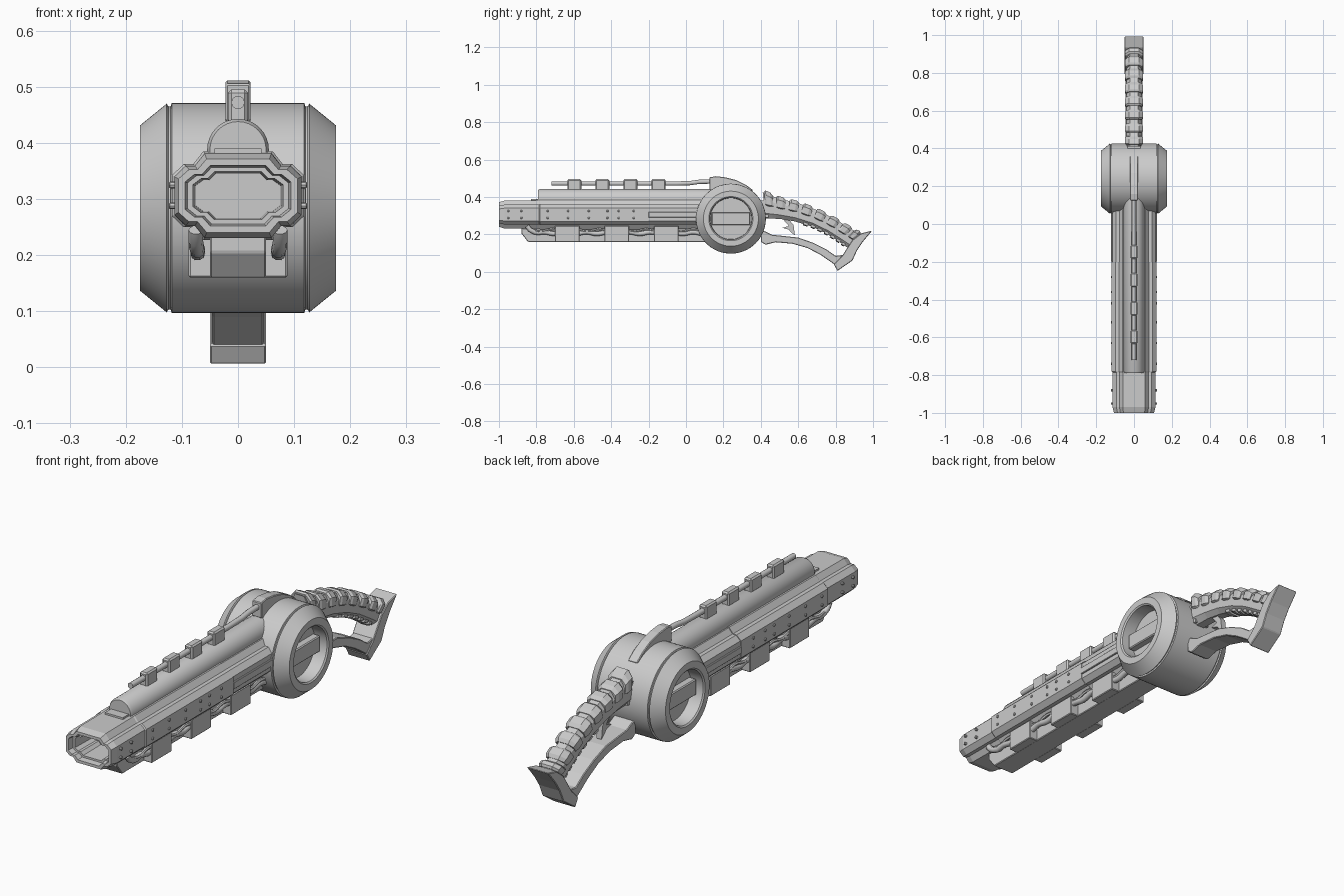
import bpy, bmesh, math
from mathutils import Vector

if "Cube" in bpy.data.objects:
    bpy.data.objects.remove(bpy.data.objects["Cube"])


def finish(name, bm, smooth=None, bevel=0):
    bmesh.ops.recalc_face_normals(bm, faces=bm.faces)
    me = bpy.data.meshes.new(name)
    bm.to_mesh(me)
    bm.free()
    ob = bpy.data.objects.new(name, me)
    bpy.context.collection.objects.link(ob)
    if bevel:
        m = ob.modifiers.new("bevel", 'BEVEL')
        m.width, m.segments, m.limit_method = bevel, 1, 'ANGLE'
    if smooth:
        bpy.ops.object.select_all(action='DESELECT')
        ob.select_set(True)
        bpy.context.view_layer.objects.active = ob
        bpy.ops.object.shade_smooth_by_angle(angle=math.radians(smooth))
    return ob


def loft(name, rings, **kw):
    bm = bmesh.new()
    vs = [[bm.verts.new(p) for p in r] for r in rings]
    n = len(rings[0])
    for a, b in zip(vs, vs[1:]):
        for i in range(n):
            j = (i + 1) % n
            bm.faces.new((a[i], a[j], b[j], b[i]))
    bm.faces.new(vs[0])
    bm.faces.new(vs[-1])
    return finish(name, bm, **kw)


def prism(name, pts, x0, x1, **kw):
    """Side profile (y, z) extruded across x."""
    return loft(name, [[(x, y, z) for y, z in pts] for x in (x0, x1)], **kw)


def box(name, x, y, z, **kw):
    return prism(name, [(y[0], z[0]), (y[1], z[0]), (y[1], z[1]), (y[0], z[1])], *x, **kw)


def lathe_x(name, prof, cy, cz, n=64):
    rings = [[(x, cy + r * math.cos(2 * math.pi * i / n), cz + r * math.sin(2 * math.pi * i / n))
              for i in range(n)] for x, r in prof]
    return loft(name, rings, smooth=25)


def tube(name, pts, r, n=10):
    pts = [Vector(p) for p in pts]
    rings = []
    for i, p in enumerate(pts):
        t = (pts[min(i + 1, len(pts) - 1)] - pts[max(i - 1, 0)]).normalized()
        u = Vector((1, 0, 0))
        v = t.cross(u).normalized()
        rings.append([p + r * (math.cos(a) * u + math.sin(a) * v)
                      for a in (2 * math.pi * k / n for k in range(n))])
    return loft(name, rings, smooth=45)


# stepped barrel body with hollow muzzle
Q = [(.062, .079), (.08, .056), (.097, .056), (.118, .036)]
half = Q + [(x, -z) for x, z in reversed(Q)]
section = half + [(-x, z) for x, z in reversed(half)]
section = [(x, z) for x, z in section]
CZ = .306


def ring(y, sx, sz):
    return [(x * sx, y, CZ + z * sz) for x, z in section]


loft("barrel_body", [ring(.15, .97, .97), ring(-.2, .97, .97), ring(-.2, 1, 1), ring(-.78, 1, 1),
                     ring(-.785, .96, .97), ring(-.97, .96, .95), ring(-1, .9, .83),
                     ring(-1, .8, .68), ring(-.975, .76, .64), ring(-.975, .68, .54), ring(-.86, .64, .5)])

# rounded upper barrel
N = 32
loft("upper_barrel", [[(r * math.cos(a), y, .388 + r * math.sin(a))
                       for a in (2 * math.pi * k / N for k in range(N))]
                      for y, r in ((-.79, .05), (-.78, .055), (.16, .055))], smooth=30)
box("upper_barrel_seat", (-.042, .042), (-.83, -.78), (.37, .39))

# cocking rod with clips above the barrel
tube("top_rod", [(0, -.72, .472), (0, -.7, .472), (0, -.05, .472), (0, .02, .474),
                 (0, .07, .481), (0, .15, .483)], .012)
for i, y in enumerate((-.597, -.447, -.297, -.147)):
    box(f"rod_clip_{i}", (-.018, .018), (y - .037, y + .037), (.435, .495), bevel=.006)
prism("top_fin", [(.125, .44), (.125, .505), (.16, .511), (.21, .505), (.27, .49), (.32, .465),
                  (.36, .435), (.3, .42), (.2, .42)], -.022, .022, bevel=.003)

# side ribs, rivets, cables and cable clamps, both sides
for s, side in ((1, "right"), (-1, "left")):
    box(f"side_rib_{side}", (s * .1, s * .121), (-.2, .1), (.29, .32), bevel=.002)
    for i, y in enumerate((-.95, -.88, -.74, -.63, -.52, -.42, -.36, -.28)):
        for z in (.325, .288):
            lathe_x(f"rivet_{side}_{i}", [(s * .108, .006), (s * .121, .006), (s * .123, .004)], y, z, 8)
    path = [(s * .075, -.85, .245), (s * .075, -.835, .225), (s * .074, -.81, .212)]
    path += [(s * .072, -.79 + .02 * k, .208 + .005 * math.sin(k * 1.1)) for k in range(46)]
    tube(f"cable_{side}", path, .013)
    tube(f"thin_cable_{side}", [(s * .078, p[1], .222 - .006 * math.sin(k)) for k, p in
                                enumerate(path[2:])], .007, 6)
    for i, y in enumerate((-.635, -.37, -.105)):
        box(f"cable_clamp_{side}_{i}", (s * .045, s * .088), (y - .066, y + .066), (.16, .245), bevel=.003)

# underslung rail
prism("lower_rail", [(-.88, .205), (-.845, .16), (.12, .16), (.12, .24), (-.88, .24)], -.05, .05, bevel=.003)

# drum with recessed hubs
h = [(.118, .187), (.12, .181), (.124, .181), (.127, .186), (.175, .147), (.175, .118),
     (.17, .112), (.115, .11)]
h.append((.115, .001))
lathe_x("drum", [(-x, r) for x, r in reversed(h)] + h, .24, .284, 72)
for s in (1, -1):
    box("hub_bar", (s * .11, s * .145), (.137, .343), (.25, .318), bevel=.004)

# curved grip, lofted between its top and bottom lines
top = [(.41, .425), (.5, .39), (.6, .367), (.7, .33), (.8, .28), (.89, .225), (.95, .195)]
bot = [(.425, .285), (.5, .283), (.58, .27), (.67, .243), (.75, .205), (.82, .16), (.875, .12)]


def line(pts, t):
    f = min(max(t, 0), .9999) * (len(pts) - 1)
    i = int(f)
    return Vector(pts[i]).lerp(Vector(pts[i + 1]), f - i)


def grip_ring(t, w, lo, hi):
    a, b = line(bot, t), line(top, t)
    out = []
    for fx, fz in ((.5, 0), (1, .2), (1, .72), (.55, 1)):
        p = a.lerp(b, lo + (hi - lo) * fz)
        out.append((w * fx, p.x, p.y))
    return out + [(-x, y, z) for x, y, z in reversed(out)]


loft("grip", [grip_ring(i / 24, .039, 0, 1) for i in range(25)])
for i in range(8):
    t = .015 + i * .121
    loft(f"grip_rib_{i}", [grip_ring(t, .043, .45, 1.05), grip_ring(t + .015, .048, .42, 1.12),
                           grip_ring(t + .06, .048, .42, 1.12), grip_ring(t + .085, .042, .45, 1.03)])
for i in range(7):
    t = .42 + i * .075
    loft(f"finger_ridge_{i}", [grip_ring(t, .03, -.08, .2), grip_ring(t + .045, .03, -.08, .2)])
box("grip_mount", (-.035, .035), (.35, .44), (.29, .38))

# pommel plate, hand guard and trigger
prism("pommel", [(.995, .22), (.945, .16), (.915, .115), (.89, .06), (.81, .005), (.79, .04), (.835, .085),
                 (.86, .125), (.89, .17), (.935, .205)], -.05, .05, bevel=.003)
prism("hand_guard", [(.40, .225), (.425, .215), (.46, .198), (.6, .183), (.68, .155), (.75, .12), (.80, .085),
                     (.84, .09), (.80, .035), (.72, .09), (.65, .127), (.57, .15), (.48, .158),
                     (.425, .145), (.40, .16)], -.046, .046, bevel=.003)
prism("trigger", [(.515, .285), (.55, .28), (.575, .25), (.582, .195), (.562, .21), (.55, .225), (.515, .235),
                  (.55, .245)], -.012, .012)
